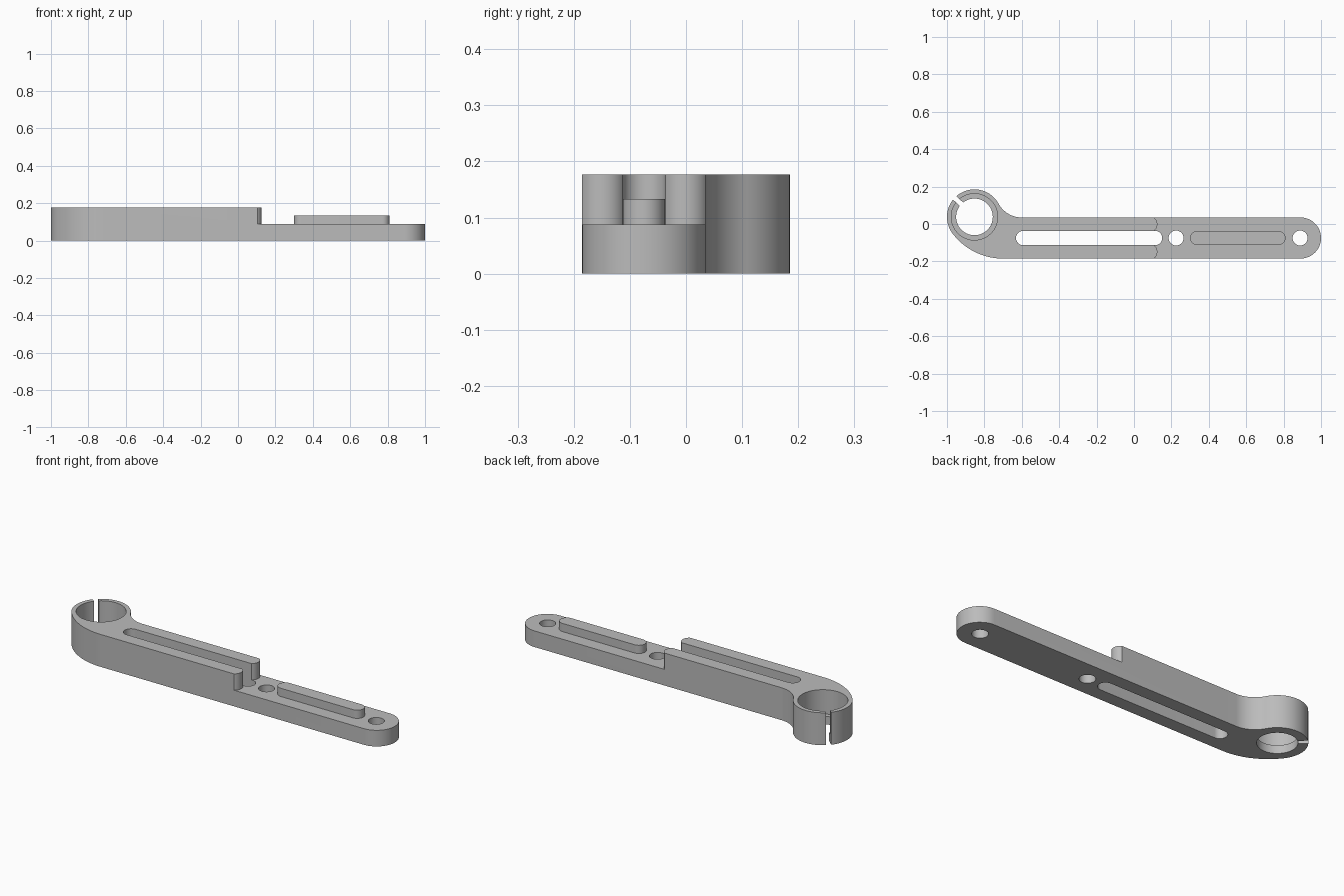
import bpy, bmesh, math
from mathutils import Matrix, Vector

cube = bpy.data.objects.get("Cube")
if cube:
    bpy.data.objects.remove(cube, do_unlink=True)

grey = bpy.data.materials.new("plain_grey")
grey.use_nodes = True
GREY = (0.5, 0.5, 0.5, 1)
grey.diffuse_color = GREY
grey.node_tree.nodes["Principled BSDF"].inputs["Base Color"].default_value = GREY

HIGH, LOW, RIB, LIP = 0.177, 0.088, 0.133, 0.044
MID, HALF = -0.075, 0.11            # centre line and half width of the bar
RING_X, RING_Y, RING_R = -0.853, 0.038, 0.147
SLOT_R = 0.0375


def arc(cx, cy, r, start, end, steps=24):
    """Points along an arc, angles in degrees."""
    return [(cx + r * math.cos(math.radians(start + (end - start) * i / steps)),
             cy + r * math.sin(math.radians(start + (end - start) * i / steps)))
            for i in range(steps + 1)]


def circle(cx, cy, r, steps=64):
    return arc(cx, cy, r, 0, 360, steps)[:-1]


def capsule(x0, x1, r):
    return arc(x1, MID, r, -90, 90) + arc(x0, MID, r, 90, 270)


def prism(name, points, z0, z1):
    """Extrude a flat outline from z0 up to z1."""
    bm = bmesh.new()
    face = bm.faces.new([bm.verts.new((x, y, z0)) for x, y in points])
    top = bmesh.ops.extrude_face_region(bm, geom=[face], use_keep_orig=True)["geom"]
    bmesh.ops.translate(bm, vec=(0, 0, z1 - z0),
                        verts=[v for v in top if isinstance(v, bmesh.types.BMVert)])
    bmesh.ops.remove_doubles(bm, verts=bm.verts, dist=0.00001)
    bmesh.ops.recalc_face_normals(bm, faces=bm.faces)
    mesh = bpy.data.meshes.new(name)
    bm.to_mesh(mesh)
    bm.free()
    mesh.materials.append(grey)
    ob = bpy.data.objects.new(name, mesh)
    bpy.context.collection.objects.link(ob)
    return ob


def activate(ob):
    bpy.ops.object.select_all(action="DESELECT")
    ob.select_set(True)
    bpy.context.view_layer.objects.active = ob


def cut(target, points, z0, z1):
    """Subtract a prism from the target."""
    cutter = prism("cutter", points, z0, z1)
    cutter.hide_render = True
    mod = target.modifiers.new("cut", "BOOLEAN")
    mod.operation, mod.solver, mod.object = "DIFFERENCE", "EXACT", cutter
    activate(target)
    bpy.ops.object.modifier_apply(modifier=mod.name)
    bpy.data.objects.remove(cutter, do_unlink=True)


# Arm outline: rounded end, fillet into the clamp ring, ring, wide heel curve
bar_top, bar_low = MID + HALF, MID - HALF
drop = RING_Y - bar_top
fx = -0.6
fillet = ((fx - RING_X) ** 2 + drop ** 2 - RING_R ** 2) / (2 * (RING_R + drop))
fy = bar_top + fillet
join = math.degrees(math.atan2(fy - RING_Y, fx - RING_X))
hx = -0.70
rise = RING_Y - bar_low
heel = ((hx - RING_X) ** 2 + rise ** 2 - RING_R ** 2) / (2 * (rise - RING_R))
hy = bar_low + heel
lean = math.degrees(math.atan2(RING_Y - hy, RING_X - hx)) % 360
outline = (arc(1 - HALF, MID, HALF, -90, 90)
           + arc(fx, fy, fillet, 270, 180 + join)
           + arc(RING_X, RING_Y, RING_R, join, lean, 48)[1:]
           + arc(hx, hy, heel, lean, 270)[1:])
arm = prism("arm", outline, 0, HIGH)

# Lowered half, leaving two prongs with rounded ends
edge, bulge = 0.105, 0.02
half_prong = (HALF - SLOT_R) / 2
prong_r = (half_prong ** 2 + bulge ** 2) / (2 * bulge)
sweep = math.degrees(math.asin(half_prong / prong_r))
off = (HALF + SLOT_R) / 2
px = edge + bulge - prong_r
step = [(1.2, -0.4), (1.2, 0.3), (edge, 0.3)]
for side in (1, -1):
    step += arc(px, MID + side * off, prong_r, sweep, -sweep, 16)
step.append((edge, -0.4))
cut(arm, step, LOW, 0.4)

# Long slot and two bolt holes
cut(arm, capsule(-0.5925, 0.1125, SLOT_R + 0.001), -0.1, 0.4)
for x in (0.225, 0.888):
    cut(arm, circle(x, MID, 0.04), -0.1, 0.4)

# Clamp ring bore with a lower lip, and its split
cut(arm, circle(RING_X, RING_Y, 0.098), -0.1, 0.4)
cut(arm, circle(RING_X, RING_Y, 0.124), LIP, 0.4)
turn = Matrix.Rotation(math.radians(136), 2)
centre = Vector((RING_X, RING_Y))
corners = ((0.06, -0.013), (0.2, -0.013), (0.2, 0.013), (0.06, 0.013))
split = [tuple(centre + turn @ Vector(corner)) for corner in corners]
cut(arm, split, -0.1, 0.4)

# Raised guide rib on the low half
rib = prism("guide_rib", capsule(0.3375, 0.7725, SLOT_R), LOW - 0.01, RIB)

for ob in (arm, rib):
    activate(ob)
    bpy.ops.object.shade_smooth_by_angle(angle=math.radians(30))
